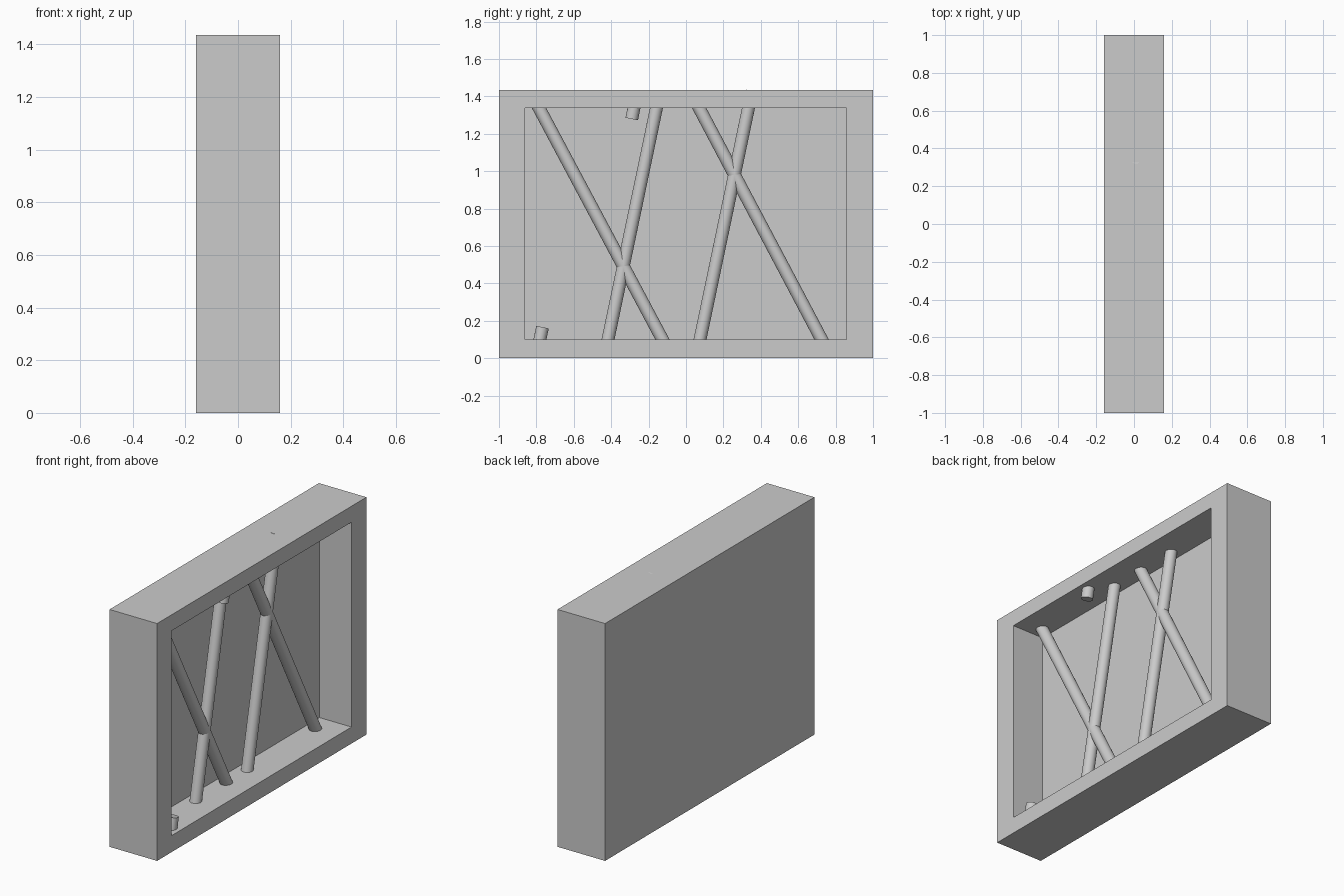
import bpy, bmesh
from mathutils import Vector

if "Cube" in bpy.data.objects:
    bpy.data.objects.remove(bpy.data.objects["Cube"])

DEPTH, HEIGHT = 0.159, 1.435          # half depth, full height
Y0, Y1, Z0, Z1 = -0.86, 0.857, 0.10, 1.338   # opening on the +x side
BACK_X = -0.055                        # floor of the recess


def shallow_box():
    """Box with a rectangular recess in its +x face."""
    bm = bmesh.new()
    bmesh.ops.create_cube(bm, size=2)
    for v in bm.verts:
        v.co = (v.co.x * DEPTH, v.co.y, (v.co.z + 1) * HEIGHT / 2)
    face = max(bm.faces, key=lambda f: f.calc_center_median().x)
    bmesh.ops.inset_individual(bm, faces=[face], thickness=0.1)
    for v in face.verts:
        v.co = (DEPTH, Y1 if v.co.y > 0 else Y0, Z1 if v.co.z > HEIGHT / 2 else Z0)
    wall = bmesh.ops.extrude_discrete_faces(bm, faces=[face])["faces"][0]
    for v in wall.verts:
        v.co.x = BACK_X
    bmesh.ops.recalc_face_normals(bm, faces=bm.faces)
    me = bpy.data.meshes.new("recessed_box")
    bm.to_mesh(me)
    bm.free()
    ob = bpy.data.objects.new("recessed_box", me)
    bpy.context.collection.objects.link(ob)


def rod(name, x, bottom, top, below=0.0, above=0.0, radius=0.034):
    """Round rod between two (y, z) points, lengthened at either end."""
    a, b = Vector((x, *bottom)), Vector((x, *top))
    d = (b - a).normalized()
    a, b = a - d * below, b + d * above
    bpy.ops.mesh.primitive_cylinder_add(vertices=32, radius=radius,
                                        depth=(b - a).length, location=(a + b) / 2)
    ob = bpy.context.object
    ob.name = name
    ob.rotation_euler = d.to_track_quat('Z', 'Y').to_euler()
    bpy.ops.object.shade_smooth_by_angle()


shallow_box()

# Crossing rods, ends sunk into the frame
rod("left_diagonal_rod", 0.01, (-0.126, Z0), (-0.786, Z1), 0.06, 0.06)
rod("right_diagonal_rod", 0.01, (0.725, Z0), (0.07, Z1), 0.06, 0.06)
rod("left_steep_rod", 0.01, (-0.417, Z0), (-0.158, Z1), 0.06, 0.06)
rod("right_steep_rod", 0.01, (0.075, Z0), (0.334, Z1), 0.06, 0.093)

# Broken rod stubs nearer the opening
rod("lower_stub", 0.10, (-0.781, Z0), (-0.767, 0.166), 0.05, 0)
rod("upper_stub", 0.10, (-0.290, 1.279), (-0.278, Z1), 0, 0.05)
